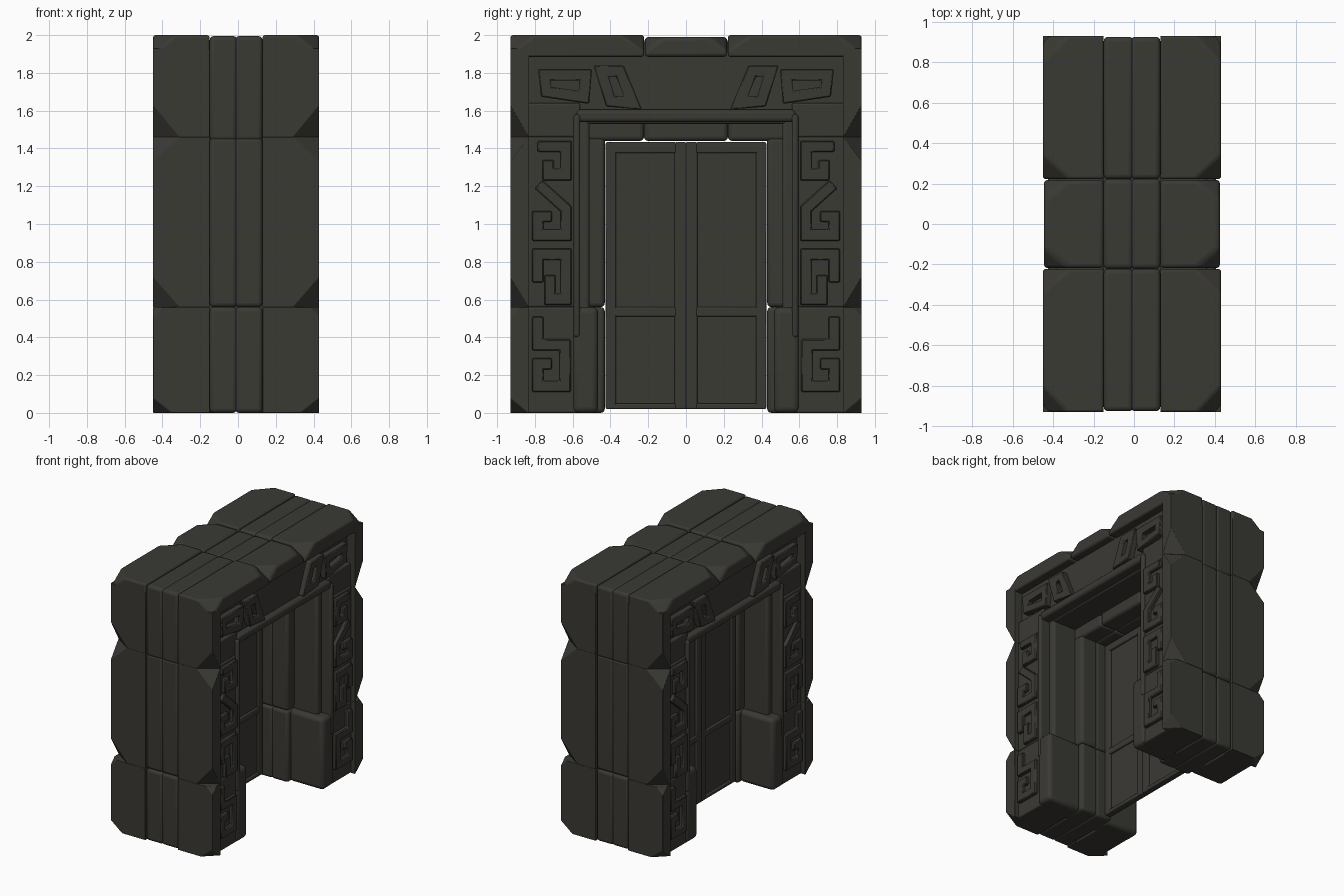
import bpy, bmesh, math
from mathutils import Vector

if "Cube" in bpy.data.objects:
    bpy.data.objects.remove(bpy.data.objects["Cube"])

stone = bpy.data.materials.new("dark_olive_stone")
stone.diffuse_color = (0.042, 0.041, 0.034, 1)
stone.use_nodes = True
stone.node_tree.nodes["Principled BSDF"].inputs["Base Color"].default_value = stone.diffuse_color


def finish(name, bm, bevel, segs=3):
    bmesh.ops.recalc_face_normals(bm, faces=bm.faces)
    me = bpy.data.meshes.new(name)
    bm.to_mesh(me)
    bm.free()
    me.materials.append(stone)
    ob = bpy.data.objects.new(name, me)
    bpy.context.collection.objects.link(ob)
    if bevel:
        m = ob.modifiers.new("worn_edges", 'BEVEL')
        m.width, m.segments, m.limit_method = bevel, segs, 'ANGLE'
        m.angle_limit = math.radians(25)
    return ob


def mirror(p, sx, sy):
    # the two faces of the gate mirror about x = -0.01
    return (p[0] if sx > 0 else -0.02 - p[0], p[1] * sy, p[2])


def block(name, x, y, z, sx=1, sy=1, bevel=0.022, cut={}):
    """Stone block; cut maps a corner (0/1 per axis) to its broken-off size."""
    bm = bmesh.new()
    for i in (0, 1):
        for j in (0, 1):
            for k in (0, 1):
                p = [x[i], y[j], z[k]]
                pts = [p]
                if (i, j, k) in cut:
                    c = cut[i, j, k]
                    pts = []
                    for a, side in enumerate((i, j, k)):
                        q = p[:]
                        q[a] += -c[a] if side else c[a]
                        pts.append(q)
                for q in pts:
                    bm.verts.new(mirror(q, sx, sy))
    bmesh.ops.convex_hull(bm, input=bm.verts)
    bmesh.ops.dissolve_limit(bm, angle_limit=0.01, verts=bm.verts, edges=bm.edges)
    return finish(name, bm, bevel)


def fret(name, path, sx, sy, x0, x1, closed=False, w=0.03):
    """Raised band of constant width that follows a path in the y-z plane."""
    pts = [Vector(p) for p in path]
    n = len(pts)
    bm = bmesh.new()
    rows = []
    for i, p in enumerate(pts):
        ns = []
        for a, b in ((i - 1, i), (i, i + 1)):
            if closed or (a >= 0 and b < n):
                d = (pts[b % n] - pts[a % n]).normalized()
                ns.append(Vector((-d.y, d.x)))
        m = ns[0]
        if len(ns) == 2:
            s = ns[0] + ns[1]
            m = s * (2 / max(s.length_squared, 1.0))
        rows.append([bm.verts.new(mirror((x, *(p + m * o)), sx, sy))
                     for x, o in ((x0, -w), (x1, -w), (x1, w), (x0, w))])
    for i in range(n if closed else n - 1):
        a, b = rows[i], rows[(i + 1) % n]
        for k in range(4):
            bm.faces.new((a[k], a[(k + 1) % 4], b[(k + 1) % 4], b[k]))
    if not closed:
        bm.faces.new(rows[0])
        bm.faces.new(rows[-1])
    return finish(name, bm, 0.006, 1)


# outer stone courses: bottom, top, corner break at bottom and top
COURSES = (
    (0, 0.56, (.10, .095, .08), (.05, .05, .05)),
    (0.56, 1.46, (.14, .097, .16), (.14, .097, .13)),
    (1.46, 1.93, (.14, .097, .17), None),
)
JAMB_FRETS = (
    ((.785, .51), (.785, .36), (.64, .36), (.64, .14), (.785, .14), (.785, .26), (.71, .26)),
    ((.785, .69), (.785, .84), (.635, .84), (.635, .60), (.72, .60), (.72, .73)),
    ((.71, 1.04), (.785, 1.04), (.785, .94), (.635, .94), (.635, 1.08), (.78, 1.21)),
    ((.785, 1.41), (.635, 1.41), (.635, 1.26), (.73, 1.26), (.73, 1.34)),
)
LINTEL_FRETS = (
    ((.53, 1.79), (.75, 1.79), (.74, 1.70), (.54, 1.67)),
    ((.35, 1.81), (.45, 1.81), (.40, 1.65), (.28, 1.64)),
)

for sx in (1, -1):
    for sy in (1, -1):
        # outer jamb: broken-cornered border stones and recessed fret panels
        for z0, z1, low, high in COURSES:
            cut = {(1, 1, 0): low}
            if high:
                cut[1, 1, 1] = high
            block("border_stone", (.13, .43), (.83, .93), (z0, z1), sx, sy, cut=cut)
        for z0, z1, _, _ in COURSES[:2]:
            block("jamb_panel", (.13, .395), (.57, .845), (z0, z1), sx, sy, 0.01)
        block("jamb_trim", (.13, .415), (.56, .595), (.4, 1.58), sx, sy, 0.015)
        # stepped reveal and its foot stone
        block("reveal_step", (.08, .33), (.51, .62), (0, 1.56), sx, sy, 0.02)
        block("foot_stone", (.11, .41), (.465, .60), (0, .56), sx, sy, 0.03)
        # lintel end stone at the top
        block("lintel_stone", (.13, .43), (.222, .93), (1.885, 2.0), sx, sy,
              cut={(1, 1, 1): (.12, .13, .095), (1, 0, 1): (.13, .12, .085)})
        block("panel_corner", (.13, .39), (.56, .845), (1.46, 1.64), sx, sy, 0.01)
        # carved bands
        for path in JAMB_FRETS:
            fret("jamb_fret", path, sx, sy, .38, .422)
        for path in LINTEL_FRETS:
            fret("lintel_fret", path, sx, sy, .33, .405, True)
        # inner slabs that hold the door
        xs = (-.016, .13)
        block("inner_slab_low", xs, (.43, .925), (0, .56), sx, sy)
        block("inner_slab_mid", xs, (.43, .925), (.56, 1.46), sx, sy)
        block("inner_lintel", xs, (.222, .925), (1.44, 1.995), sx, sy)
    # lintel face, stepped soffit and centre stone across the opening
    block("lintel_panel", (.13, .36), (-.845, .845), (1.56, 1.91), sx, 1, 0.01)
    block("lintel_trim", (.13, .405), (-.58, .58), (1.54, 1.605), sx, 1, 0.02)
    block("lintel_step", (.08, .33), (-.60, .60), (1.53, 1.60), sx, 1, 0.015)
    block("centre_stone", (.13, .425), (-.218, .218), (1.885, 1.99), sx, 1,
          cut={(1, 0, 1): (.12, .10, .075), (1, 1, 1): (.12, .10, .075)})
    block("inner_keystone", (-.016, .13), (-.222, .222), (1.44, 1.985), sx, 1)

# core behind the joints
block("lintel_core", (-.06, .04), (-.90, .90), (1.465, 1.965), bevel=0)
for sy in (1, -1):
    block("jamb_core", (-.06, .04), (.455, .90), (.03, 1.5), 1, sy, 0)

# double door with sunken panels
for sy in (1, -1):
    dx = (-.135, -.08)
    for y in ((-.003, .06), (.37, .425)):
        block("door_stile", dx, y, (.02, 1.433), 1, sy, 0.008)
    for z in ((.02, .05), (.51, .56), (1.375, 1.433)):
        block("door_rail", dx, (.05, .39), z, 1, sy, 0.008)
    block("door_panel", (-.12, -.096), (.05, .39), (.04, 1.40), 1, sy, 0)

bpy.ops.object.select_all(action='SELECT')
bpy.context.view_layer.objects.active = bpy.context.selected_objects[0]
bpy.ops.object.shade_smooth_by_angle(angle=math.radians(35))
